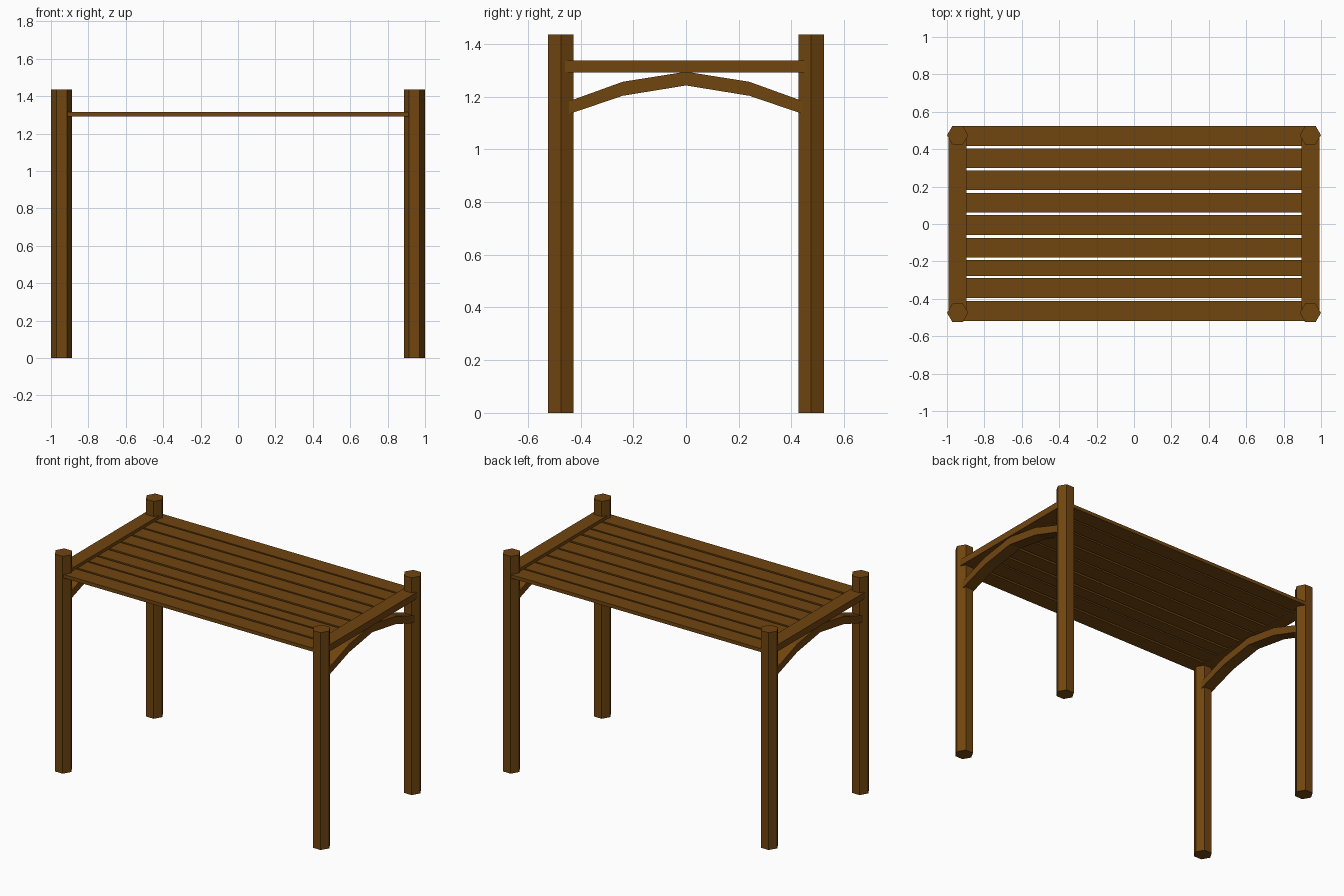
import bpy, bmesh, math

cube = bpy.data.objects.get("Cube")
if cube:
    bpy.data.objects.remove(cube, do_unlink=True)

WOOD = (0.165, 0.06, 0.005, 1.0)
wood = bpy.data.materials.new("brown wood")
wood.use_nodes = True
wood.diffuse_color = WOOD
wood.node_tree.nodes["Principled BSDF"].inputs["Base Color"].default_value = WOOD

POST_X, POST_Y, POST_R, POST_H = 0.943, 0.475, 0.0565, 1.436


def finish(name, bm):
    bmesh.ops.recalc_face_normals(bm, faces=bm.faces)
    mesh = bpy.data.meshes.new(name)
    bm.to_mesh(mesh)
    bm.free()
    mesh.materials.append(wood)
    obj = bpy.data.objects.new(name, mesh)
    bpy.context.collection.objects.link(obj)
    return obj


def prism(name, outline, shift):
    """Extrude a closed outline along a shift vector."""
    bm = bmesh.new()
    face = bm.faces.new([bm.verts.new(p) for p in outline])
    extruded = bmesh.ops.extrude_face_region(bm, geom=[face], use_keep_orig=True)
    moved = [g for g in extruded["geom"] if isinstance(g, bmesh.types.BMVert)]
    bmesh.ops.translate(bm, verts=moved, vec=shift)
    return finish(name, bm)


def plank(name, center, size):
    bm = bmesh.new()
    bmesh.ops.create_cube(bm, size=1)
    bmesh.ops.scale(bm, vec=size, verts=bm.verts)
    bmesh.ops.translate(bm, vec=center, verts=bm.verts)
    return finish(name, bm)


# Hexagonal corner posts
for sx, side in ((-1, "right"), (1, "left")):
    for sy, end in ((-1, "front"), (1, "back")):
        hexagon = [(sx * POST_X + POST_R * math.cos(math.radians(a)),
                    sy * POST_Y + POST_R * math.sin(math.radians(a)), 0)
                   for a in range(0, 360, 60)]
        prism(f"{end}_{side}_post", hexagon, (0, 0, POST_H))

# Arched brace profile: half-span points as (y, lower z, upper z)
half = [(0.475, 1.123, 1.171), (0.24, 1.203, 1.256), (0, 1.242, 1.294)]
span = [(-y, lo, hi) for y, lo, hi in half] + half[-2::-1]
BRACE_W = 0.078

# Side rails and the braces below them
for sx, side in ((-1, "right"), (1, "left")):
    plank(f"{side}_rail", (sx * POST_X, 0, 1.314), (0.095, 2 * POST_Y, 0.044))
    x = sx * POST_X - BRACE_W / 2
    outline = [(x, y, lo) for y, lo, hi in span] + [(x, y, hi) for y, lo, hi in reversed(span)]
    prism(f"{side}_arched_brace", outline, (BRACE_W, 0, 0))

# Roof slats, slightly unevenly spaced: (center y, width)
slats = [(0.470, 0.107), (0.352, 0.105), (0.234, 0.106), (0.114, 0.104), (-0.005, 0.108),
         (-0.127, 0.103), (-0.236, 0.085), (-0.343, 0.106), (-0.465, 0.108)]
for i, (y, width) in enumerate(slats, 1):
    plank(f"roof_slat_{i}", (0, y, 1.304), (2 * POST_X, width, 0.023))
